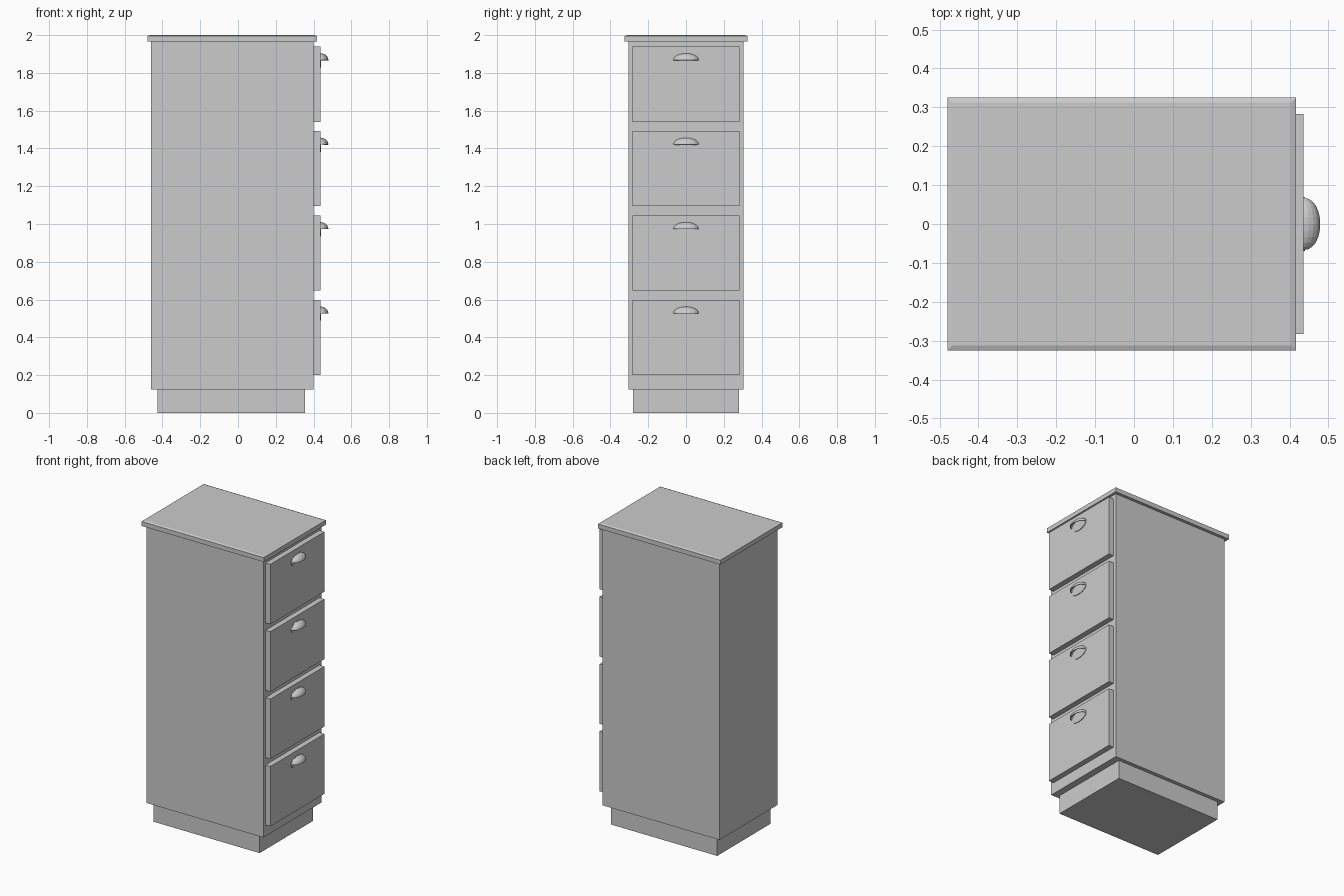
import bpy, bmesh, math
from mathutils import Matrix, Vector

if "Cube" in bpy.data.objects:
    bpy.data.objects.remove(bpy.data.objects["Cube"], do_unlink=True)

# Single painted finish
grey = bpy.data.materials.new("light grey")
grey.use_nodes = True
COLOUR = (0.6, 0.6, 0.6, 1)
grey.diffuse_color = COLOUR
grey.node_tree.nodes["Principled BSDF"].inputs["Base Color"].default_value = COLOUR


def finish(bm, name):
    bmesh.ops.recalc_face_normals(bm, faces=bm.faces)
    mesh = bpy.data.meshes.new(name)
    bm.to_mesh(mesh)
    bm.free()
    mesh.materials.append(grey)
    obj = bpy.data.objects.new(name, mesh)
    bpy.context.collection.objects.link(obj)
    return obj


def box_bm(x, y, z):
    """Box from (min, max) ranges."""
    bm = bmesh.new()
    size = [r[1] - r[0] for r in (x, y, z)]
    mid = [(r[0] + r[1]) / 2 for r in (x, y, z)]
    bmesh.ops.create_cube(bm, size=1, matrix=Matrix.Translation(mid) @ Matrix.Diagonal((*size, 1)))
    return bm


def box(name, x, y, z):
    return finish(box_bm(x, y, z), name)


# Plinth and carcass
box("plinth", (-0.425, 0.355), (-0.28, 0.28), (0, 0.125))
box("cabinet_body", (-0.46, 0.40), (-0.305, 0.305), (0.125, 1.965))

# Worktop with a shallow chamfer around the upper face
bm = box_bm((-0.48, 0.417), (-0.325, 0.325), (1.965, 1.995))
upper = max(bm.faces, key=lambda f: f.calc_center_median().z)
bmesh.ops.inset_region(bm, faces=[upper], thickness=0.018)
upper = max((f for f in bm.faces if f.normal.z > 0.5), key=lambda f: f.calc_area())
for v in upper.verts:
    v.co.z = 2.0
finish(bm, "worktop")

FRONT_X = 0.436


def cup_handle(name, zc):
    # Quarter-ellipsoid hood, open underneath
    bm = bmesh.new()
    nu, nv = 12, 5
    rows = []
    for i in range(nu + 1):
        u = math.pi * i / nu
        s = math.sin(u) ** 0.9 if 0 < i < nu else 0
        rows.append([bm.verts.new((FRONT_X + 0.043 * s * math.cos(v),
                                   -0.067 * math.cos(u),
                                   zc + 0.037 * s * math.sin(v)))
                     for v in (math.pi / 2 * j / nv for j in range(nv + 1))])
    for a, b in zip(rows, rows[1:]):
        for j in range(nv):
            bm.faces.new((a[j], a[j + 1], b[j + 1], b[j]))
    bmesh.ops.remove_doubles(bm, verts=bm.verts, dist=1e-5)
    hood = finish(bm, name + "_hood")
    # Make the normals face away from the drawer, then thicken inward
    if sum((p.normal for p in hood.data.polygons), Vector()).x < 0:
        hood.data.flip_normals()
    solid = hood.modifiers.new("thickness", 'SOLIDIFY')
    solid.thickness = 0.004
    solid.offset = -1

    # Thin oval backplate
    bm = bmesh.new()
    bmesh.ops.create_cone(bm, cap_ends=True, segments=24, radius1=1, radius2=1, depth=0.005,
                          matrix=Matrix.Translation((FRONT_X + 0.0015, 0, zc))
                          @ Matrix.Diagonal((1, 0.069, 0.038, 1))
                          @ Matrix.Rotation(math.pi / 2, 4, 'Y'))
    finish(bm, name + "_backplate")


# Four equal drawers, each with a cup handle
for i in range(4):
    z0 = 0.2 + 0.447 * i
    box(f"drawer_front_{i + 1}", (0.40, FRONT_X), (-0.283, 0.283), (z0, z0 + 0.398))
    cup_handle(f"handle_{i + 1}", z0 + 0.326)
